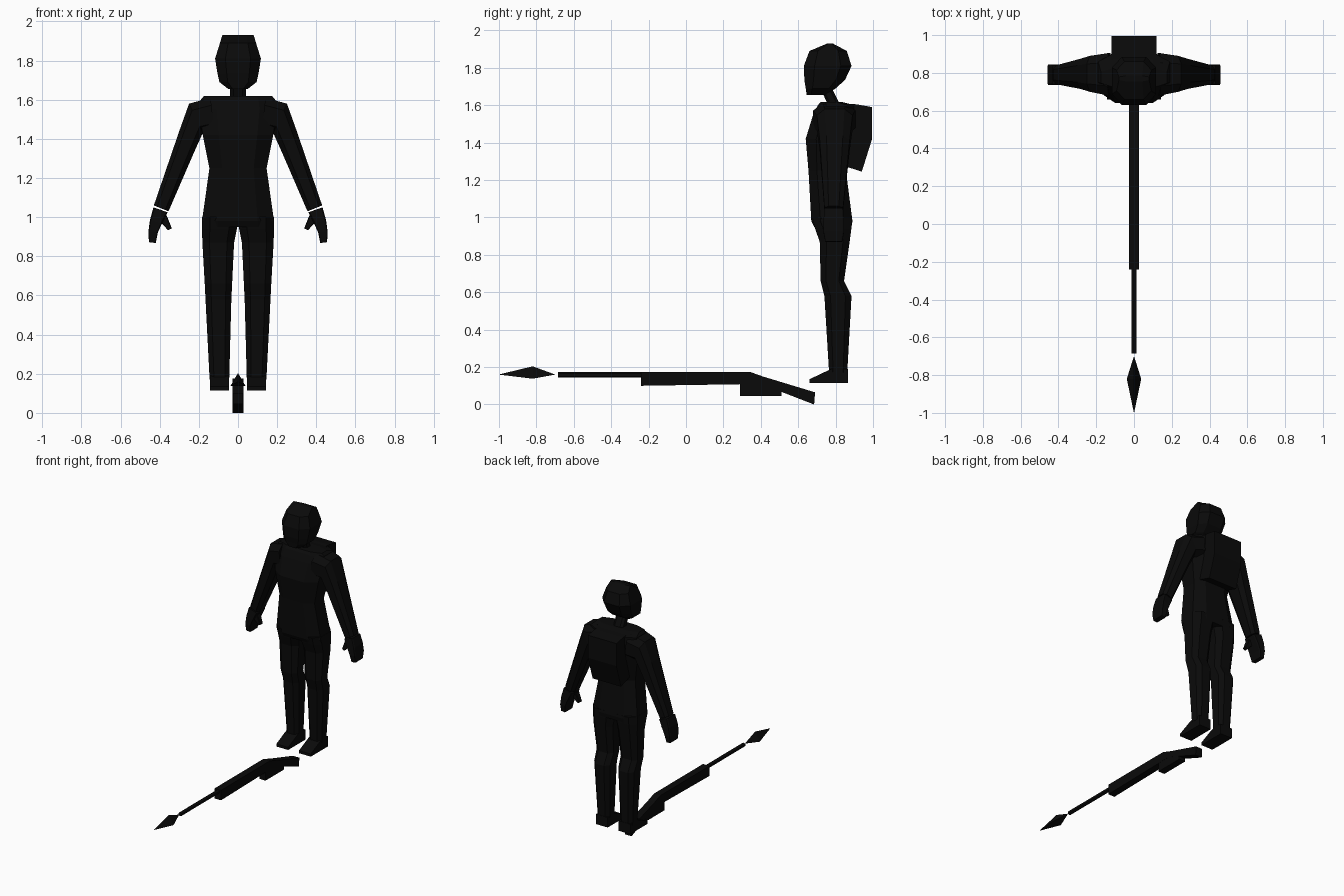
import bpy, bmesh, math
from mathutils import Matrix

cube = bpy.data.objects.get("Cube")
if cube:
    bpy.data.objects.remove(cube)

black = bpy.data.materials.new("matte black")
black.use_nodes = True
COLOR = (0.003, 0.003, 0.003, 1)
black.diffuse_color = COLOR
bsdf = next(n for n in black.node_tree.nodes if n.type == 'BSDF_PRINCIPLED')
bsdf.inputs["Base Color"].default_value = COLOR
bsdf.inputs["Roughness"].default_value = 0.9


def finish(name, bm):
    bmesh.ops.recalc_face_normals(bm, faces=bm.faces)
    mesh = bpy.data.meshes.new(name)
    bm.to_mesh(mesh)
    bm.free()
    mesh.materials.append(black)
    obj = bpy.data.objects.new(name, mesh)
    bpy.context.collection.objects.link(obj)
    return obj


def skin(name, loops):
    """Join equal vertex loops into a closed flat-faced solid."""
    bm = bmesh.new()
    rows = [[bm.verts.new(p) for p in loop] for loop in loops]
    n = len(rows[0])
    for a, b in zip(rows, rows[1:]):
        for i in range(n):
            j = (i + 1) % n
            bm.faces.new((a[i], a[j], b[j], b[i]))
    bm.faces.new(rows[0])
    bm.faces.new(rows[-1])
    return finish(name, bm)


def loft(name, rings, c=0.55, side=1):
    """Each ring: inner (x, z), outer (x, z), front y, back y; c sets the corner cut."""
    octagon = [(c, -1), (1, -c), (1, c), (c, 1), (-c, 1), (-1, c), (-1, -c), (-c, -1)]
    loops = []
    for (x0, z0), (x1, z1), y0, y1 in rings:
        loops.append([(side * ((x0 + x1) / 2 + u * (x1 - x0) / 2),
                       (y0 + y1) / 2 + v * (y1 - y0) / 2,
                       (z0 + z1) / 2 + u * (z1 - z0) / 2) for u, v in octagon])
    return skin(name, loops)


def column(name, rings, c=0.55):
    """Level centred rings: z, half width, front y, back y."""
    return loft(name, [((-w, z), (w, z), y0, y1) for z, w, y0, y1 in rings], c)


def prism(name, profile, x0, x1):
    """Extrude a (y, z) profile across x."""
    return skin(name, [[(x, y, z) for y, z in profile] for x in (x0, x1)])


# Head, neck and torso
column("head", [(1.655, .05, .645, .745), (1.69, .095, .64, .80), (1.735, .105, .633, .85),
                (1.81, .117, .63, .885), (1.89, .092, .66, .86), (1.93, .08, .755, .785)])
column("neck", [(1.56, .04, .78, .85), (1.61, .04, .755, .82), (1.70, .04, .715, .775)])
column("torso", [(.95, .184, .685, .885), (.98, .184, .67, .89), (1.25, .146, .655, .855),
                 (1.42, .18, .64, .89), (1.55, .20, .68, .905), (1.60, .19, .705, .905),
                 (1.618, .175, .72, .83)])

# Backpack
prism("backpack", [(.83, 1.61), (.91, 1.605), (.995, 1.59), (.995, 1.42), (.94, 1.245),
                   (.83, 1.28)], -.118, .118)

# Limbs on both sides
for label, s in (("left", 1), ("right", -1)):
    loft(label + "_arm", [((.12, 1.44), (.14, 1.61), .68, .905),
                          ((.18, 1.43), (.25, 1.58), .70, .89),
                          ((.225, 1.33), (.30, 1.44), .715, .875),
                          ((.355, 1.03), (.43, 1.06), .74, .84)], side=s)
    loft(label + "_hand", [((.36, 1.025), (.432, 1.05), .74, .84),
                           ((.39, .965), (.45, .985), .735, .845),
                           ((.41, .92), (.458, .925), .735, .845),
                           ((.42, .868), (.455, .872), .745, .835)], c=.85, side=s)
    loft(label + "_thumb", [((.365, 1.01), (.41, .99), .745, .79),
                            ((.338, .943), (.357, .933), .75, .78)], c=.8, side=s)
    loft(label + "_leg", [((.004, 1.0), (.183, 1.0), .675, .888),
                          ((.006, .94), (.184, .94), .69, .884),
                          ((.02, .87), (.182, .87), .715, .875),
                          ((.03, .66), (.17, .66), .72, .845),
                          ((.034, .58), (.166, .58), .74, .885),
                          ((.045, .17), (.145, .17), .765, .862)], side=s)
    prism(label + "_boot", [(.66, .115), (.66, .135), (.755, .18), (.78, .19), (.865, .19),
                            (.865, .115)], s * .045, s * .143)

# Spear launcher lying on the ground
prism("launcher_body", [(-.24, .10), (-.24, .175), (.34, .175), (.41, .15), (.69, .065),
                        (.685, 0), (.40, .11)], -.027, .027)
prism("launcher_grip", [(.29, .045), (.29, .13), (.43, .13), (.51, .085), (.51, .045)],
      -.026, .026)


def bar(name, sides, r1, r2, y0, y1, z):
    """Cone or cylinder along y, radius r1 at y0 and r2 at y1."""
    loops = []
    for r, y in ((r1, y0), (r2, y1)):
        angles = [math.pi / 2 + math.tau * i / sides for i in range(sides)]
        loops.append([(r * math.cos(a), y, z + r * math.sin(a)) for a in angles])
    return skin(name, loops)


bar("spear_shaft", 6, .015, .015, -.685, -.2, .158)
bar("spear_tip_front", 3, .0005, .044, -1.0, -.82, .16)
bar("spear_tip_back", 3, .044, .0005, -.82, -.70, .16)
